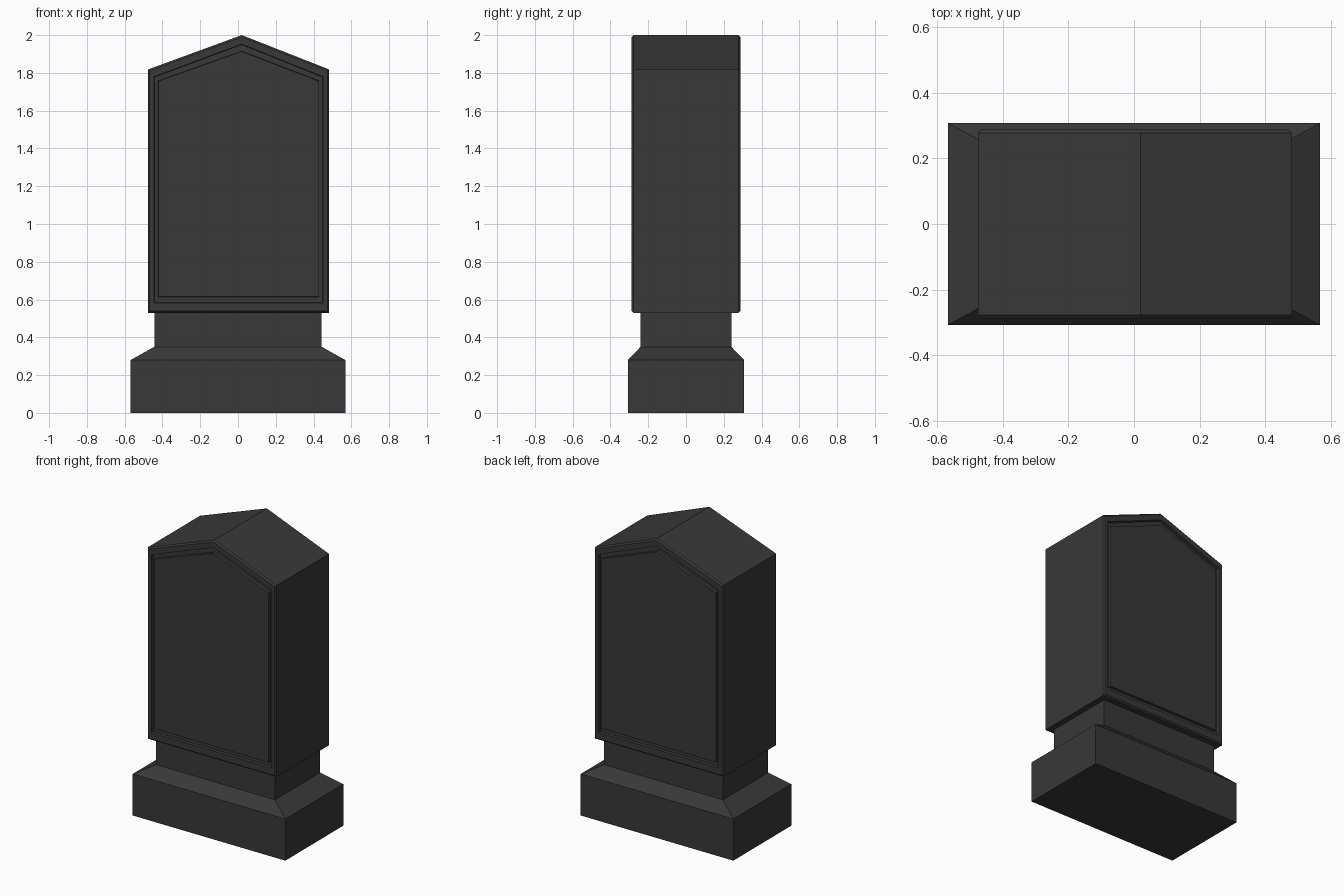
import bpy, bmesh

if "Cube" in bpy.data.objects:
    bpy.data.objects.remove(bpy.data.objects["Cube"])

stone = bpy.data.materials.new("dark grey stone")
stone.diffuse_color = (0.04, 0.04, 0.041, 1)
stone.use_nodes = True
stone.node_tree.nodes["Principled BSDF"].inputs["Base Color"].default_value = stone.diffuse_color


def loft(name, loops):
    """Skin a stack of matching closed loops and cap both ends."""
    bm = bmesh.new()
    rings = [[bm.verts.new(p) for p in loop] for loop in loops]
    n = len(rings[0])
    for a, b in zip(rings, rings[1:]):
        for i in range(n):
            j = (i + 1) % n
            bm.faces.new((a[i], a[j], b[j], b[i]))
    bm.faces.new(rings[0])
    bm.faces.new(rings[-1])
    bmesh.ops.recalc_face_normals(bm, faces=bm.faces)
    me = bpy.data.meshes.new(name)
    bm.to_mesh(me)
    bm.free()
    me.materials.append(stone)
    ob = bpy.data.objects.new(name, me)
    bpy.context.collection.objects.link(ob)
    return ob


def rect(x, y, z):
    return [(-x, -y, z), (x, -y, z), (x, y, z), (-x, y, z)]


def gable(y, side, bottom, shoulder, apex):
    """Pointed headstone outline, each edge pulled in by the given amounts."""
    l, r = -0.477 + side, 0.483 - side
    return [(l, y, 0.53 + bottom), (r, y, 0.53 + bottom), (r, y, 1.818 - shoulder),
            (0.02, y, 2.0 - apex), (l, y, 1.818 - shoulder)]


# plinth with sloped shoulder, and neck above it
loft("plinth", [rect(0.568, 0.308, 0), rect(0.568, 0.308, 0.28),
                rect(0.443, 0.24, 0.35), rect(0.443, 0.24, 0.54)])

# headstone: bevelled edge, flat rim, groove, flat panel; same on both faces
steps = [  # depth, side, bottom, shoulder, apex
    (0.278, 0, 0, 0, 0),
    (0.288, 0.009, 0.009, 0.007, 0.01),
    (0.288, 0.033, 0.053, 0.038, 0.048),
    (0.268, 0.035, 0.055, 0.04, 0.05),
    (0.268, 0.053, 0.083, 0.06, 0.085),
    (0.285, 0.055, 0.085, 0.062, 0.087),
]
front = [gable(-d, *s) for d, *s in reversed(steps)]
back = [gable(d, *s) for d, *s in steps]
loft("headstone", front + back)
